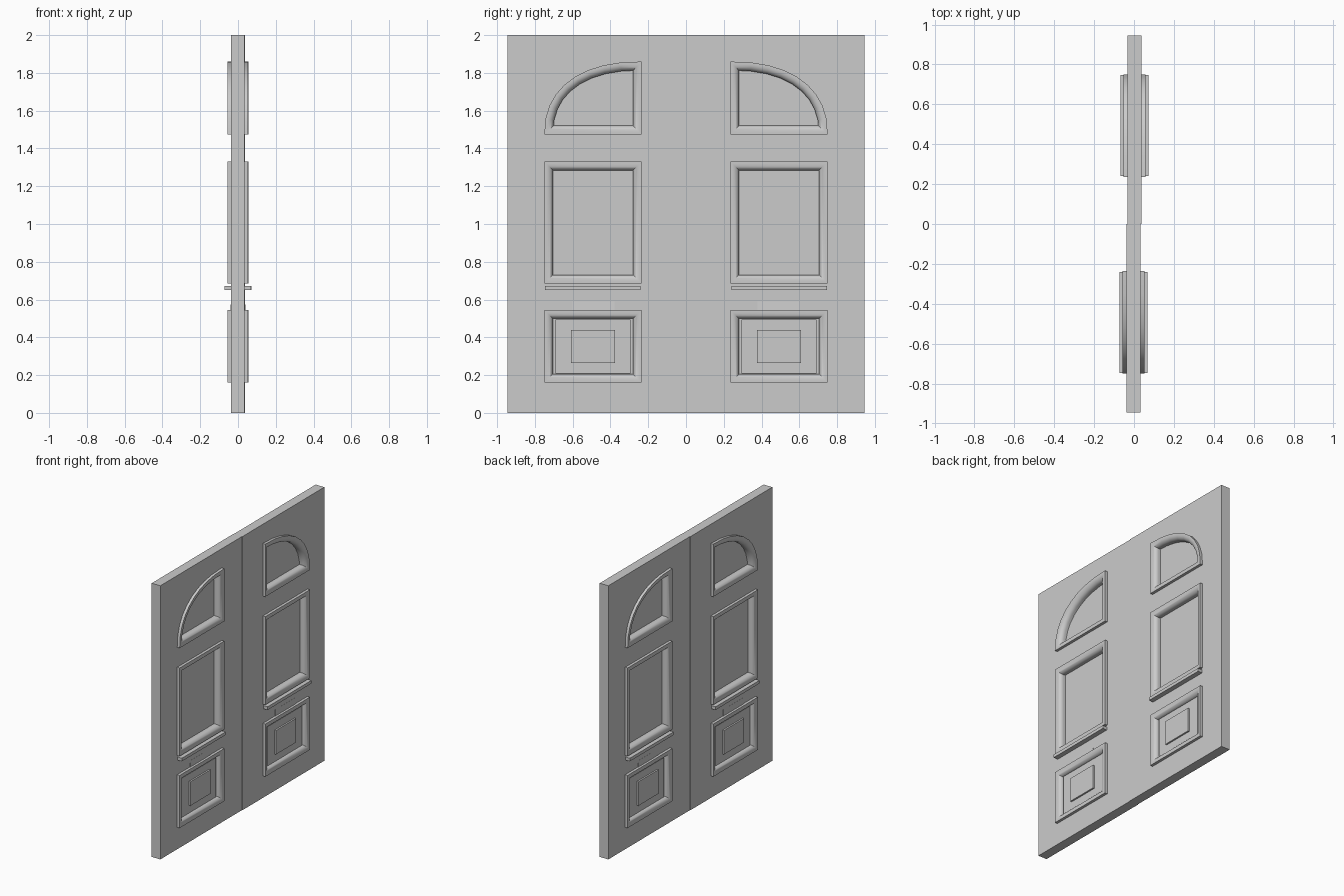
import bpy, bmesh, math
from mathutils import Vector, Matrix

if "Cube" in bpy.data.objects:
    bpy.data.objects.remove(bpy.data.objects["Cube"])

grey = bpy.data.materials.new("plain_grey")
grey.use_nodes = True
color = (0.6, 0.6, 0.6, 1)
grey.diffuse_color = color
grey.node_tree.nodes["Principled BSDF"].inputs["Base Color"].default_value = color

HALF = 0.035       # half the thickness of a leaf
INNER, OUTER = 0.235, 0.75
MOULD = 0.046      # width of the moulding


def finish(name, bm, side):
    """Turn a bmesh for the +y leaf into an object on the given side."""
    for v in bm.verts:
        v.co.y *= side
        v.co.x += 0.0015 * side
    bmesh.ops.recalc_face_normals(bm, faces=bm.faces)
    mesh = bpy.data.meshes.new(name)
    bm.to_mesh(mesh)
    bm.free()
    mesh.materials.clear()
    mesh.materials.append(grey)
    mesh.shade_smooth()
    mesh.set_sharp_from_angle(angle=math.radians(32))
    obj = bpy.data.objects.new(name, mesh)
    bpy.context.collection.objects.link(obj)
    return obj


def inset(outline, d):
    """Offset a counter-clockwise convex outline inwards with mitred corners."""
    pts = [Vector(p) for p in outline]
    result = []
    for i, p in enumerate(pts):
        a = (p - pts[i - 1]).normalized()
        b = (pts[(i + 1) % len(pts)] - p).normalized()
        na, nb = Vector((-a.y, a.x)), Vector((-b.y, b.x))
        result.append(p + (na + nb) * d / (1 + na.dot(nb)))
    return result


def rect(y0, y1, z0, z1):
    return [(y0, z0), (y1, z0), (y1, z1), (y0, z1)]


def arch(z0, z1, steps=9):
    """Quarter arch: upright beside the seam, curved on the outer side."""
    pts = [(INNER, z0)]
    for i in range(steps + 1):
        t = i / steps * math.pi / 2
        u, v = abs(math.cos(t)) ** 0.87, abs(math.sin(t)) ** 0.87
        pts.append((INNER + (OUTER - INNER) * u, z0 + (z1 - z0) * v))
    return pts


def rings(name, side, loops, closed):
    """Skin between rings of (x, outline); close round or cap both ends."""
    bm = bmesh.new()
    rows = [[bm.verts.new((x, p[0], p[1])) for p in o] for x, o in loops]
    n = len(rows[0])
    for k in range(len(rows) if closed else len(rows) - 1):
        a, b = rows[k], rows[(k + 1) % len(rows)]
        for i in range(n):
            j = (i + 1) % n
            bm.faces.new((a[i], a[j], b[j], b[i]))
    if not closed:
        bm.faces.new(rows[0])
        bm.faces.new(rows[-1])
    return finish(name, bm, side)


def plate(name, side, outline, half):
    return rings(name, side, [(-half, outline), (half, outline)], False)


def leaf(name, side, outline, holes):
    """Leaf slab: filled flat curve with openings, given thickness."""
    curve = bpy.data.curves.new(name + "_curve", "CURVE")
    curve.dimensions = "2D"
    curve.fill_mode = "BOTH"
    curve.extrude = HALF
    for pts in [outline] + holes:
        s = curve.splines.new("POLY")
        s.points.add(len(pts) - 1)
        for q, p in zip(s.points, pts):
            q.co = (p[0], p[1], 0, 1)
        s.use_cyclic_u = True
    temp = bpy.data.objects.new(name + "_temp", curve)
    bpy.context.collection.objects.link(temp)
    deps = bpy.context.evaluated_depsgraph_get()
    mesh = bpy.data.meshes.new_from_object(temp.evaluated_get(deps))
    bm = bmesh.new()
    bm.from_mesh(mesh)
    bpy.data.objects.remove(temp)
    bpy.data.meshes.remove(mesh)
    bpy.data.curves.remove(curve)
    # curve x, y, z become y, z, x
    bm.transform(Matrix(((0, 0, 1, 0), (1, 0, 0, 0), (0, 1, 0, 0), (0, 0, 0, 1))))
    bmesh.ops.remove_doubles(bm, verts=bm.verts, dist=0.0001)
    return finish(name, bm, side)


# Moulding section: square outer lip, flat top, rounded fall to the panel
section = [(0, 0.055), (0.01, 0.055)]
for k in range(1, 7):
    t = k / 6 * math.pi / 2
    section.append((0.01 + (MOULD - 0.01) * math.sin(t), 0.022 + 0.033 * math.cos(t)))
section += [(d, -x) for d, x in reversed(section)]

openings = {
    "arch": arch(1.475, 1.86),
    "middle": rect(INNER, OUTER, 0.685, 1.33),
    "lower": rect(INNER, OUTER, 0.16, 0.545),
}

for side, label in ((1, "left"), (-1, "right")):
    leaf(label + "_door_leaf", side, rect(0, 0.945, 0, 2),
         [inset(o, 0.015) for o in openings.values()])

    # Moulding and thin recessed panel in each opening
    for part, outline in openings.items():
        rings(f"{label}_{part}_moulding", side,
              [(x, inset(outline, d)) for d, x in section], True)
        plate(f"{label}_{part}_panel", side, inset(outline, MOULD - 0.006), 0.005)

    # Raised field and centre block of the lower panel
    plate(label + "_raised_field", side, rect(0.293, 0.692, 0.208, 0.495), 0.03)
    plate(label + "_centre_block", side, rect(0.375, 0.608, 0.265, 0.44), 0.042)

    # Ledge under the middle panel
    plate(label + "_ledge", side, rect(0.24, 0.746, 0.65, 0.673), 0.07)

    # Slot flap, proud at its lower edge and nearly flush at the top
    flap = bmesh.new()
    bmesh.ops.create_cube(flap, size=1)
    for v in flap.verts:
        half = 0.0355 if v.co.z > 0 else 0.039
        v.co = ((half if v.co.x > 0 else -half),
                0.49 + v.co.y * 0.224, 0.568 + v.co.z * 0.044)
    finish(label + "_slot_flap", flap, side)
